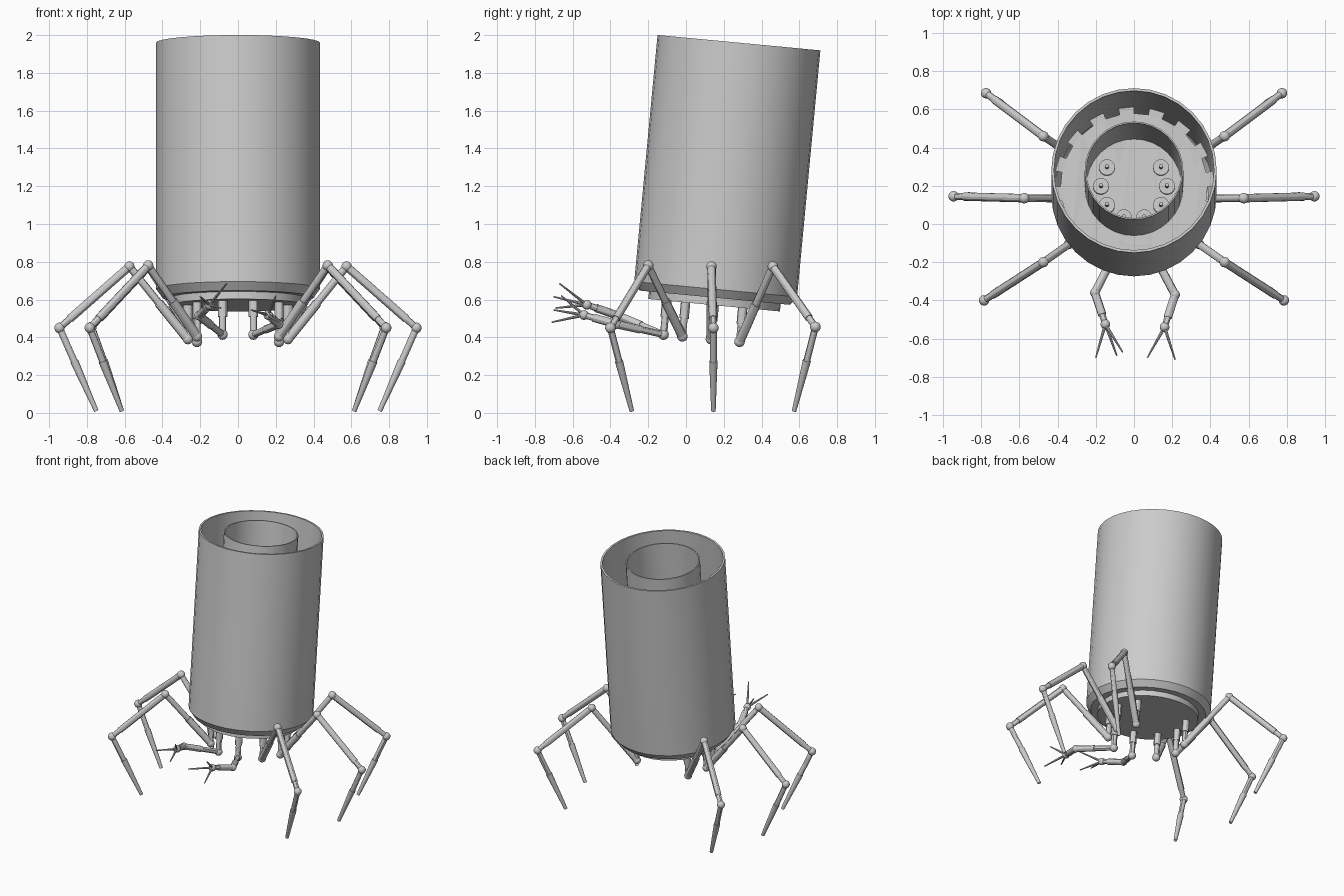
import bpy, bmesh, math
from math import sin, cos, pi, radians
from mathutils import Vector, Matrix

cube = bpy.data.objects.get("Cube")
if cube:
    bpy.data.objects.remove(cube, do_unlink=True)

grey = bpy.data.materials.new("metal_grey")
grey.use_nodes = True
colour = (0.6, 0.6, 0.6, 1)
grey.diffuse_color = colour
grey.node_tree.nodes["Principled BSDF"].inputs["Base Color"].default_value = colour

# Everything on the body leans back slightly around the base plate
lean = Matrix.Translation((0, 0.149, 0.57)) @ Matrix.Rotation(radians(-5.4), 4, 'X')


def finish(name, bm, matrix=Matrix()):
    bmesh.ops.recalc_face_normals(bm, faces=bm.faces)
    mesh = bpy.data.meshes.new(name)
    bm.to_mesh(mesh)
    bm.free()
    mesh.materials.append(grey)
    mesh.transform(matrix)
    ob = bpy.data.objects.new(name, mesh)
    bpy.context.collection.objects.link(ob)
    bpy.ops.object.select_all(action='DESELECT')
    ob.select_set(True)
    bpy.context.view_layer.objects.active = ob
    bpy.ops.object.shade_smooth_by_angle(angle=radians(30))
    return ob


def lathe(name, profile, closed=False, sides=32):
    """Spin (radius, height) points around the body axis."""
    bm = bmesh.new()
    pts = [bm.verts.new((r, 0, z)) for r, z in profile]
    pairs = list(zip(pts, pts[1:])) + ([(pts[-1], pts[0])] if closed else [])
    edges = [bm.edges.new(p) for p in pairs]
    bmesh.ops.spin(bm, geom=pts + edges, axis=(0, 0, 1), cent=(0, 0, 0),
                   angle=2 * pi, steps=sides)
    bmesh.ops.remove_doubles(bm, verts=bm.verts, dist=0.0001)
    return finish(name, bm, lean)


def rod(bm, a, b, r1, r2, sides=12):
    a, b = Vector(a), Vector(b)
    turn = (b - a).to_track_quat('Z', 'Y').to_matrix().to_4x4()
    bmesh.ops.create_cone(bm, cap_ends=True, segments=sides, radius1=r1, radius2=r2,
                          depth=(b - a).length,
                          matrix=Matrix.Translation((a + b) / 2) @ turn)


def ball(bm, p, r=0.028):
    bmesh.ops.create_uvsphere(bm, u_segments=14, v_segments=9, radius=r,
                              matrix=Matrix.Translation(p))


def sleeve_rod(bm, a, b, thick, thin, split=0.5):
    """Thick sleeve from a, thinner rod on to b."""
    mid = Vector(a).lerp(Vector(b), split)
    rod(bm, a, mid, thick, thick)
    rod(bm, mid, b, thin, thin)


# Body shell, underside plate and inner tube
lathe("body_shell", [(0, 0.04), (0.4, 0.04), (0.433, 0.085), (0.433, 1.396),
                     (0.419, 1.396), (0.419, 0.095), (0.39, 0.055), (0, 0.055)])
lathe("base_plate", [(0, 0), (0.35, 0), (0.35, 0.045), (0, 0.045)])
lathe("inner_tube", [(0.258, 0.5), (0.258, 1.39), (0.25, 1.39), (0.25, 0.5)], True)

# Notched floor inside the shell
bm = bmesh.new()
ring = []
for i in range(16):
    for step, r in ((0, 0.42), (0.5, 0.42), (0.5, 0.385), (1, 0.385)):
        a = 2 * pi * (i + step) / 16
        ring.append(bm.verts.new((r * cos(a), r * sin(a), 0.5)))
floor = bm.faces.new(ring)
bmesh.ops.solidify(bm, geom=[floor], thickness=0.02)
finish("notched_floor", bm, lean)

# Limb roots: inner discs with pins, and stubs below the plate
angles = {"arm": -72, "front_leg": -35, "middle_leg": 0, "back_leg": 35}
hips = {}
for side, word in ((1, "left"), (-1, "right")):
    for limb, deg in angles.items():
        d = Vector((side * cos(radians(deg)), sin(radians(deg)), 0))
        up = Vector((0, 0, 1))
        bm = bmesh.new()
        rod(bm, d * 0.173 + up * 0.5, d * 0.173 + up * 0.525, 0.042, 0.042, 20)
        rod(bm, d * 0.173 + up * 0.525, d * 0.173 + up * 0.6, 0.01, 0.01)
        finish(f"{word}_{limb}_inner_mount", bm, lean)
        bm = bmesh.new()
        sleeve_rod(bm, d * 0.265 + up * 0.01, d * 0.265 - up * 0.18, 0.025, 0.019)
        ball(bm, d * 0.265 - up * 0.18)
        finish(f"{word}_{limb}_stub", bm, lean)
        hips[word, limb] = lean @ (d * 0.265 - up * 0.18)

# Walking legs: knee, ankle and foot tip, mirrored to both sides
legs = {"front_leg": ((0.475, -0.2, 0.78), (0.785, -0.4, 0.45), (0.615, -0.287, 0.01)),
        "middle_leg": ((0.575, 0.135, 0.775), (0.945, 0.145, 0.45), (0.75, 0.145, 0.01)),
        "back_leg": ((0.475, 0.46, 0.775), (0.775, 0.685, 0.455), (0.615, 0.572, 0.01))}
for side, word in ((1, "left"), (-1, "right")):
    for limb, joints in legs.items():
        knee, ankle, foot = [Vector((x * side, y, z)) for x, y, z in joints]
        hip = hips[word, limb]
        bm = bmesh.new()
        sleeve_rod(bm, hip, knee, 0.025, 0.02)
        ball(bm, knee)
        finish(f"{word}_{limb}_thigh", bm)
        bm = bmesh.new()
        sleeve_rod(bm, knee, ankle, 0.022, 0.018, 0.85)
        ball(bm, ankle)
        finish(f"{word}_{limb}_shin", bm)
        bm = bmesh.new()
        mid = ankle.lerp(foot, 0.4)
        rod(bm, ankle, mid, 0.018, 0.018)
        rod(bm, mid, foot, 0.022, 0.012)
        finish(f"{word}_{limb}_foot", bm)

# Front arms with three thin fingers each
arms = {"left": ((0.215, -0.37, 0.47), (0.16, -0.54, 0.518),
                 ((0.07, -0.7, 0.545), (0.215, -0.71, 0.48), (0.2, -0.66, 0.62))),
        "right": ((-0.205, -0.36, 0.515), (-0.15, -0.525, 0.572),
                  ((-0.06, -0.67, 0.685), (-0.2, -0.7, 0.615), (-0.09, -0.69, 0.555)))}
for word, (elbow, wrist, tips) in arms.items():
    bm = bmesh.new()
    sleeve_rod(bm, hips[word, "arm"], elbow, 0.018, 0.022)
    ball(bm, elbow, 0.026)
    sleeve_rod(bm, elbow, wrist, 0.022, 0.017, 0.7)
    ball(bm, wrist, 0.026)
    finish(f"{word}_arm", bm)
    bm = bmesh.new()
    for tip in tips:
        rod(bm, wrist, tip, 0.009, 0.004, 8)
    finish(f"{word}_fingers", bm)
